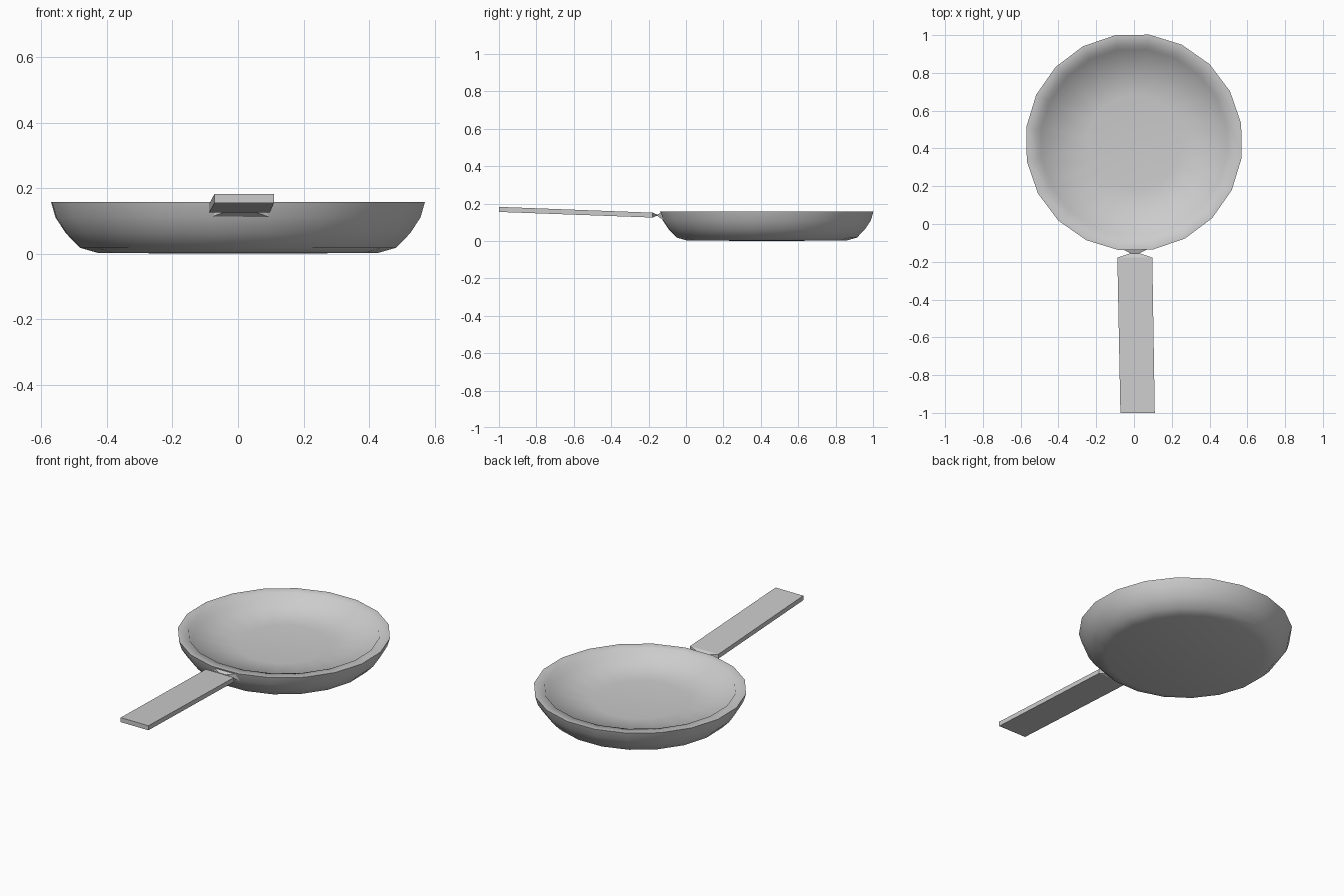
import bpy, math

if "Cube" in bpy.data.objects:
    bpy.data.objects.remove(bpy.data.objects["Cube"])

SIDES = 20
PAN_Y = 0.432
OFFSET = math.radians(10)


def add_mesh(name, verts, faces):
    mesh = bpy.data.meshes.new(name)
    mesh.from_pydata(verts, [], faces)
    mesh.update()
    obj = bpy.data.objects.new(name, mesh)
    bpy.context.collection.objects.link(obj)
    return obj


def lathe(name, profile, start_z, end_z):
    """Turn a (radius, z) profile; close both ends with a centre point."""
    verts = [(0, PAN_Y, start_z)]
    for r, z in profile:
        for i in range(SIDES):
            a = OFFSET + 2 * math.pi * i / SIDES
            verts.append((r * math.cos(a), PAN_Y + r * math.sin(a), z))
    verts.append((0, PAN_Y, end_z))
    last = len(verts) - 1
    faces = []
    for i in range(SIDES):
        j = (i + 1) % SIDES
        faces.append((0, 1 + j, 1 + i))
        for k in range(len(profile) - 1):
            a, b = 1 + k * SIDES, 1 + (k + 1) * SIDES
            faces.append((a + i, a + j, b + j, b + i))
        end = 1 + (len(profile) - 1) * SIDES
        faces.append((end + i, end + j, last))
    return add_mesh(name, verts, faces)


def loft_boxes(name, sections):
    """Join rectangular sections (y, x0, x1, z0, z1) running back to front."""
    verts, faces = [], []
    for y, x0, x1, z0, z1 in sections:
        verts += [(x0, y, z0), (x1, y, z0), (x1, y, z1), (x0, y, z1)]
    for k in range(len(sections) - 1):
        for i in range(4):
            j = (i + 1) % 4
            a, b = 4 * k, 4 * k + 4
            faces.append((a + i, b + i, b + j, a + j))
    n = 4 * (len(sections) - 1)
    faces += [(0, 1, 2, 3), (n + 3, n + 2, n + 1, n)]
    return add_mesh(name, verts, faces)


# Pan body: underside, flared outer wall, flat rim, short lip and shallow floor
pan = lathe("pan_bowl", [
    (0.43, 0.002), (0.487, 0.018), (0.53, 0.062), (0.562, 0.11), (0.576, 0.158),
    (0.518, 0.157), (0.497, 0.113), (0.25, 0.09),
], 0.0, 0.088)
bpy.context.view_layer.objects.active = pan
pan.select_set(True)
bpy.ops.object.shade_smooth_by_angle(angle=math.radians(80))

# Flat handle, pinched to a thin neck where it meets the bowl
loft_boxes("handle", [
    (-0.12, -0.087, 0.1, 0.11, 0.155),
    (-0.155, -0.02, 0.03, 0.135, 0.141),
    (-0.178, -0.088, 0.097, 0.125, 0.151),
    (-1.0, -0.072, 0.11, 0.155, 0.182),
])
